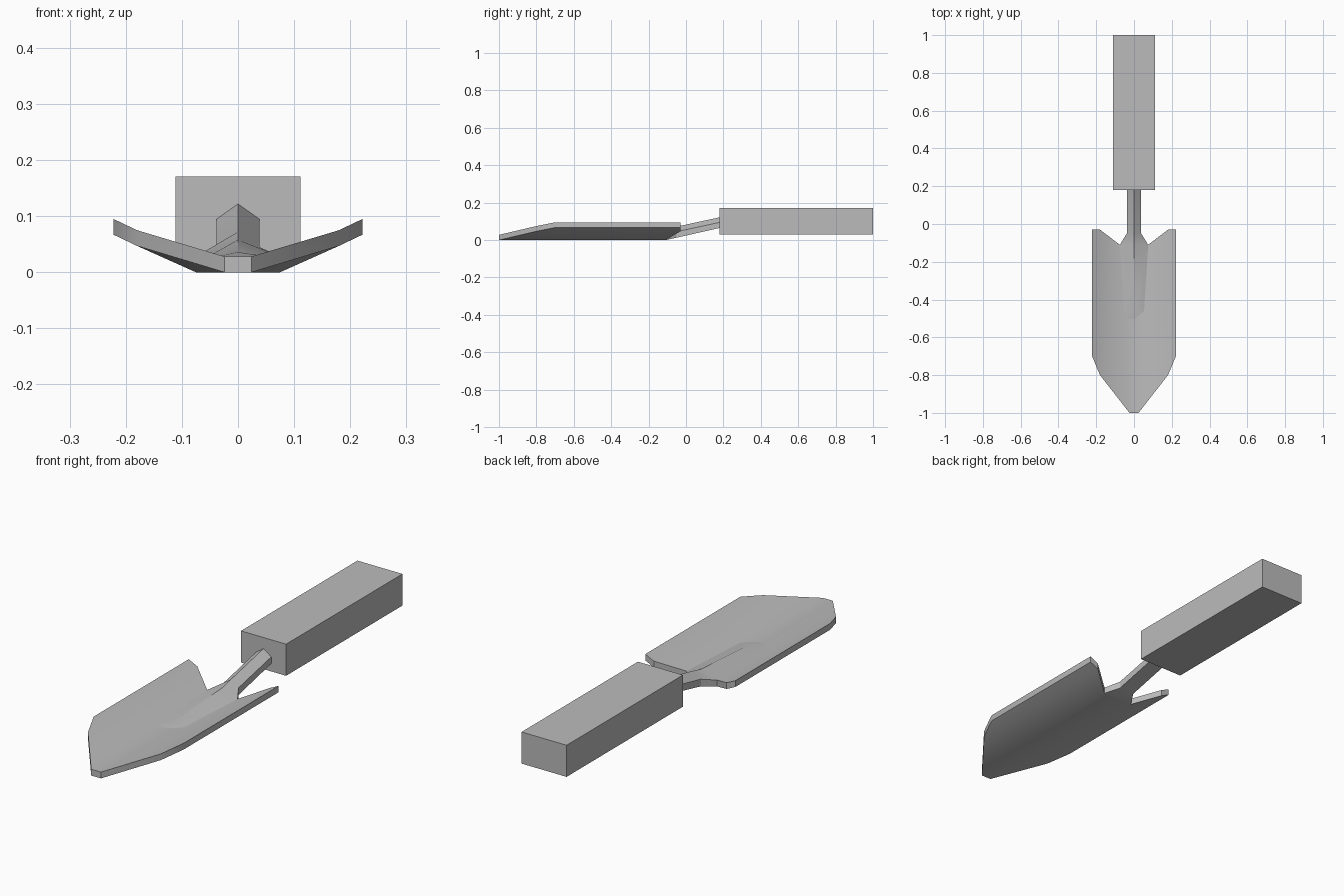
import bpy, bmesh, math
from mathutils import Vector

cube = bpy.data.objects.get("Cube")
if cube:
    bpy.data.objects.remove(cube, do_unlink=True)

GREY = (0.5, 0.5, 0.5, 1)
grey = bpy.data.materials.new("plain grey")
grey.use_nodes = True
grey.diffuse_color = GREY
grey.node_tree.nodes["Principled BSDF"].inputs["Base Color"].default_value = GREY


def finish(name, bm, smooth=False):
    bmesh.ops.remove_doubles(bm, verts=bm.verts, dist=0.0001)
    bmesh.ops.recalc_face_normals(bm, faces=bm.faces)
    mesh = bpy.data.meshes.new(name)
    bm.to_mesh(mesh)
    bm.free()
    mesh.materials.append(grey)
    obj = bpy.data.objects.new(name, mesh)
    bpy.context.collection.objects.link(obj)
    if smooth:
        bpy.ops.object.select_all(action='DESELECT')
        obj.select_set(True)
        bpy.context.view_layer.objects.active = obj
        bpy.ops.object.shade_smooth_by_angle(angle=math.radians(30))
    return obj


# Blade: upper surface of one half, mirrored, then thickened downwards
THICK = 0.028
tip = (0.024, -1.0, THICK)
notch = (0.075, -0.11, THICK)
front_in, front_out = (0.18, -0.80, 0.075), (0.222, -0.70, 0.095)
back_in, back_out = (0.18, -0.03, 0.075), (0.222, -0.03, 0.095)
tip_mid, notch_mid = (0, -1.0, THICK), (0, -0.11, THICK)
panels = [(tip_mid, tip, notch, notch_mid),
          (tip, front_in, back_in, notch),
          (front_in, front_out, back_out, back_in)]
bm = bmesh.new()
for side in (1, -1):
    for panel in panels:
        corners = panel if side > 0 else panel[::-1]
        bm.faces.new([bm.verts.new((side * x, y, z)) for x, y, z in corners])
bmesh.ops.remove_doubles(bm, verts=bm.verts, dist=0.0001)
result = bmesh.ops.extrude_face_region(bm, geom=bm.faces[:], use_keep_orig=True)
lower = [v for v in result["geom"] if isinstance(v, bmesh.types.BMVert)]
bmesh.ops.translate(bm, verts=lower, vec=Vector((0, 0, -THICK)))
finish("blade", bm, smooth=True)

# Shank: ridged bar that flares and fades into the blade
# each section: y, half width, base z, shoulder z, ridge z
sections = [(0.19, 0.038, 0.067, 0.097, 0.124),
            (-0.05, 0.038, 0.013, 0.045, 0.072),
            (-0.11, 0.075, 0.0, 0.028, 0.058),
            (-0.46, 0.053, 0.01, 0.028, 0.036),
            (-0.51, 0.045, 0.01, 0.026, 0.027)]
bm = bmesh.new()
rings = []
for y, w, base, shoulder, ridge in sections:
    outline = [(-w, base), (w, base), (w, shoulder), (0, ridge), (-w, shoulder)]
    rings.append([bm.verts.new((x, y, z)) for x, z in outline])
for a, b in zip(rings, rings[1:]):
    for i in range(len(a)):
        j = (i + 1) % len(a)
        bm.faces.new((a[i], a[j], b[j], b[i]))
bm.faces.new(rings[0])
bm.faces.new(rings[-1])
finish("shank", bm, smooth=True)

# Handle: plain rectangular block
bm = bmesh.new()
bmesh.ops.create_cube(bm, size=1)
bmesh.ops.scale(bm, verts=bm.verts, vec=Vector((0.222, 0.82, 0.141)))
bmesh.ops.translate(bm, verts=bm.verts, vec=Vector((0, 0.59, 0.1005)))
finish("handle", bm)
